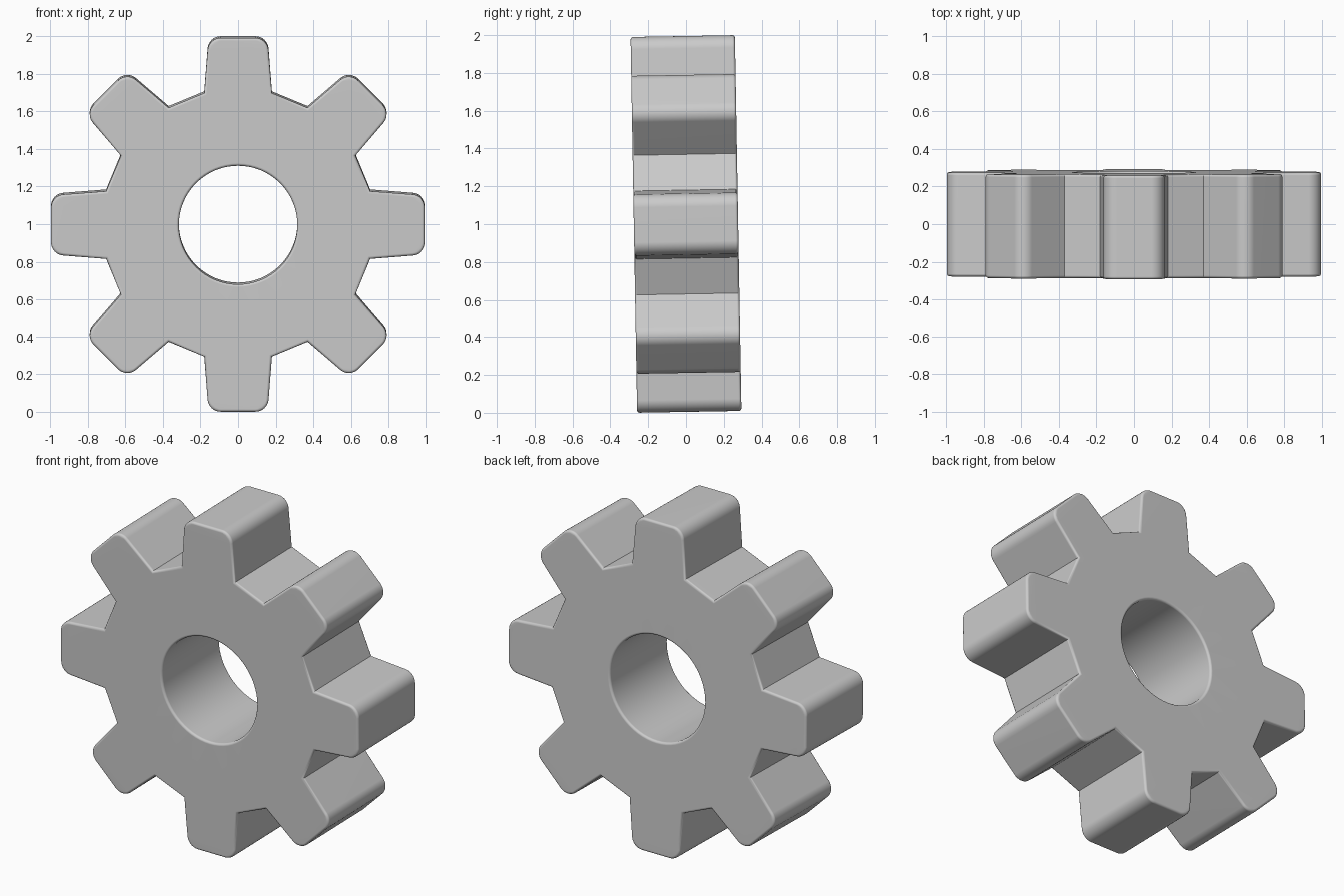
import bpy, bmesh
from math import sin, cos, pi, atan2, radians
from mathutils import Vector, Matrix

if "Cube" in bpy.data.objects:
    bpy.data.objects.remove(bpy.data.objects["Cube"])

TEETH, TIP_R, HOLE_R = 8, 0.995, 0.315
HALF_DEPTH, EDGE, CORNER = 0.276, 0.014, 0.07
BASE, TIP_HALF = Vector((0.18, 0.702)), 0.157


def tooth():
    """One upright tooth, right foot to left foot, with filleted tip corners."""
    a = atan2(BASE.x - TIP_HALF, TIP_R - BASE.y)
    cy = TIP_R - CORNER
    cx = (BASE.x * cos(a) + BASE.y * sin(a) - CORNER - cy * sin(a)) / cos(a)
    steps = 8
    right = [BASE.copy()]
    for i in range(steps + 1):
        t = a + (pi / 2 - a) * i / steps
        right.append(Vector((cx + CORNER * cos(t), cy + CORNER * sin(t))))
    return right + [Vector((-p.x, p.y)) for p in reversed(right)]


def inset(points, d):
    """Move a closed outline towards its left side by d, with mitred corners."""
    result = []
    for i, p in enumerate(points):
        e1 = (p - points[i - 1]).normalized()
        e2 = (points[(i + 1) % len(points)] - p).normalized()
        n1, n2 = Vector((-e1.y, e1.x)), Vector((-e2.y, e2.x))
        result.append(p + (n1 + n2) * (d / (1 + n1.dot(n2))))
    return result


# Depth steps: rounded front rim, straight wall, rounded back rim
rim = [(EDGE * (1 - cos(t)), HALF_DEPTH - EDGE * (1 - sin(t)))
       for t in (i * pi / 8 for i in range(5))]
levels = [(d, -y) for d, y in reversed(rim)] + rim


def skin(bm, points):
    """Wall swept through the depth; returns the two end rings' edges."""
    rings = [[bm.verts.new((p.x, y, p.y)) for p in inset(points, d)]
             for d, y in levels]
    n = len(points)
    for r1, r2 in zip(rings, rings[1:]):
        for i in range(n):
            j = (i + 1) % n
            bm.faces.new((r1[i], r1[j], r2[j], r2[i]))
    return [[bm.edges.get((r[i], r[(i + 1) % n])) for i in range(n)]
            for r in (rings[0], rings[-1])]


# Outlines: eight teeth counter-clockwise, bore clockwise
outline = [Matrix.Rotation(2 * pi * k / TEETH, 2) @ p
           for k in range(TEETH) for p in tooth()]
bore = [Vector((HOLE_R * cos(t), HOLE_R * sin(t)))
        for t in (-2 * pi * i / 64 for i in range(64))]

bm = bmesh.new()
outer_ends, bore_ends = skin(bm, outline), skin(bm, bore)

# Flat front and back faces around the bore
for outer, inner in zip(outer_ends, bore_ends):
    bmesh.ops.triangle_fill(bm, edges=outer + inner, use_beauty=True)
bmesh.ops.recalc_face_normals(bm, faces=bm.faces)

mesh = bpy.data.meshes.new("gear")
bm.to_mesh(mesh)
bm.free()
gear = bpy.data.objects.new("gear", mesh)
bpy.context.collection.objects.link(gear)

# The gear leans very slightly forward
gear.location = (0, 0, 1)
gear.rotation_euler = (radians(1), 0, 0)

bpy.context.view_layer.objects.active = gear
gear.select_set(True)
bpy.ops.object.shade_smooth_by_angle(angle=radians(35))
normals = gear.modifiers.new("flat_face_normals", 'WEIGHTED_NORMAL')
normals.keep_sharp = True
